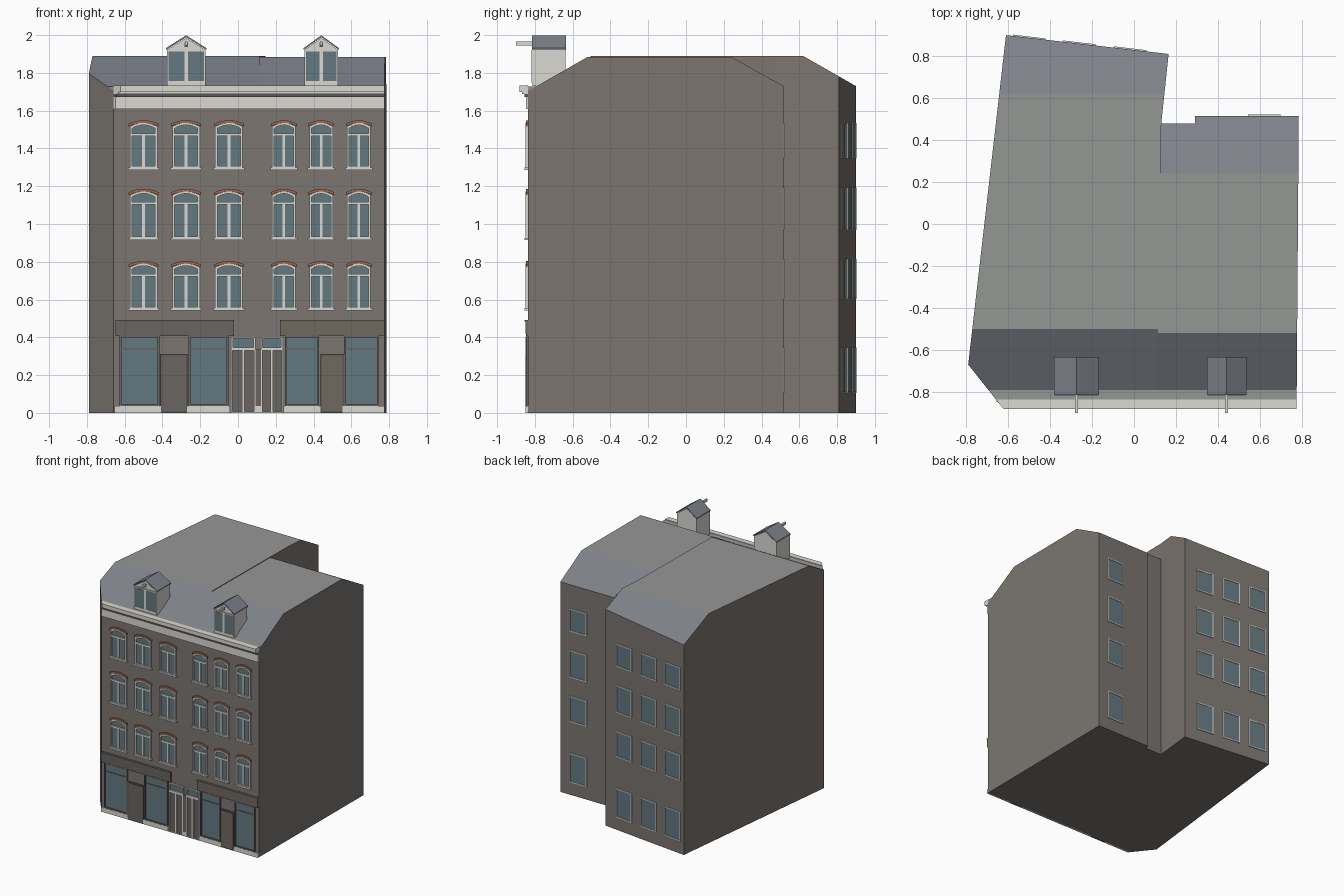
import bpy, bmesh
from mathutils import Vector as V

if "Cube" in bpy.data.objects:
    bpy.data.objects.remove(bpy.data.objects["Cube"])

COL = {"wall": (.20, .18, .165), "slate": (.21, .22, .255), "flat_roof": (.30, .31, .30),
       "white": (.70, .69, .64), "glass": (.13, .19, .22), "brick": (.36, .14, .08),
       "dark": (.10, .095, .09), "shop_left": (.14, .13, .12), "shop_right": (.16, .14, .115)}
MATS = {}
for k, c in COL.items():
    MATS[k] = bpy.data.materials.new(k)
    MATS[k].diffuse_color = (*c, 1)

parts = {}


def part(name, mat):
    return parts.setdefault(name, (bmesh.new(), mat))[0]


def extrude(bm, loop, vec):
    """Closed solid from a 3D loop swept along vec."""
    a = [bm.verts.new(p) for p in loop]
    b = [bm.verts.new(V(p) + V(vec)) for p in loop]
    bm.faces.new(a)
    bm.faces.new(b[::-1])
    for i in range(len(a)):
        j = (i + 1) % len(a)
        bm.faces.new((a[i], b[i], b[j], a[j]))


class Wall:
    """Places (along, up) profiles on a vertical wall."""

    def __init__(self, origin, along, out):
        self.o, self.u, self.n = V(origin), V(along).normalized(), V(out).normalized()

    def at(self, p, d):
        return self.o + self.u * p[0] + V((0, 0, p[1])) + self.n * d

    def slab(self, name, mat, prof, d0, d1):
        extrude(part(name, mat), [self.at(p, d0) for p in prof], self.n * (d1 - d0))

    def box(self, name, mat, x0, x1, z0, z1, d1, d0=-.004):
        self.slab(name, mat, [(x0, z0), (x1, z0), (x1, z1), (x0, z1)], d0, d1)

    def ring(self, name, mat, outer, inner, d1, d0=-.004):
        bm = part(name, mat)
        L = [[bm.verts.new(self.at(p, d)) for p in prof]
             for prof, d in ((outer, d0), (outer, d1), (inner, d1), (inner, d0))]
        for i in range(len(outer)):
            j = (i + 1) % len(outer)
            for k in range(4):
                m = (k + 1) % 4
                bm.faces.new((L[k][i], L[k][j], L[m][j], L[m][i]))


def arch(x0, x1, z0, z1, rise=0):
    """Rectangle with an optional segmental arched top."""
    n, c, h = (8 if rise else 1), (x0 + x1) / 2, (x1 - x0) / 2
    ts = [1 - 2 * i / n for i in range(n + 1)]
    return [(x0, z0), (x1, z0)] + [(c + h * t, z1 - rise * t * t) for t in ts]


def framed(w, name, frame, x0, x1, z0, z1, t, depth, rise=0, glass_d=.004):
    inner = arch(x0 + t, x1 - t, z0 + t, z1 - t, rise)
    w.ring(name + "_frames", frame, arch(x0, x1, z0, z1, rise), inner, depth)
    w.slab(name + "_glass", "glass", inner, -.004, glass_d)


# Building masses, cut by the roof planes
def mass(name, plan, top, front, back):
    bm = part(name, "wall")
    extrude(bm, [(x, y, 0) for x, y in plan], (0, 0, top))
    for (ye, yr), s in ((front, -1), (back, 1)):
        no = V((0, s * (top - 1.73), abs(ye - yr)))
        r = bmesh.ops.bisect_plane(bm, geom=bm.verts[:] + bm.edges[:] + bm.faces[:], dist=1e-5,
                                   plane_co=(0, yr, top), plane_no=no, clear_outer=True)
        cut = [e for e in r["geom_cut"] if isinstance(e, bmesh.types.BMEdge)]
        bmesh.ops.holes_fill(bm, edges=[e for e in cut if e.is_boundary], sides=0)


F = -.836
mass("left_house", [(-.79, -.67), (-.658, F), (.11, F), (.13, .48), (.165, .81), (-.61, .90)],
     1.89, (-.79, -.50), (.90, .62))
mass("right_house", [(.11, F), (.775, F), (.785, .515), (.29, .515), (.29, .48), (.13, .48)],
     1.885, (-.79, -.52), (.515, .24))


# Cornice: stacked strips mitred along the chamfered corner
def strip(name, mat, yb, yf, z0, z1):
    mitre = lambda y: -.658 - (y - F) * .795
    extrude(part(name, mat), [(mitre(yb), yb, z0), (mitre(yf), yf, z0), (.775, yf, z0),
                              (.775, yb, z0)], (0, 0, z1 - z0))


strip("roof_gutter", "flat_roof", -.785, F, 1.70, 1.729)
strip("cornice_crown", "white", F, -.882, 1.70, 1.732)
strip("cornice_bed", "white", F, -.868, 1.688, 1.70)
strip("cornice_shadow_band", "dark", F, -.856, 1.672, 1.688)
strip("cornice_frieze", "white", F, -.848, 1.61, 1.672)

front = Wall((0, F, 0), (1, 0, 0), (0, -1, 0))

# Arched sash windows of the three upper floors
for xs, w in (((-.50, -.275, -.048), .145), ((.243, .44, .64), .125)):
    for x in xs:
        for z0, z1 in ((.55, .79), (.922, 1.172), (1.295, 1.535)):
            a, b = x - w / 2, x + w / 2
            framed(front, "front_window", "white", a, b, z0, z1, .011, .014, .018)
            zt = z1 - .062
            front.box("window_bars", "white", a + .01, b - .01, zt - .006, zt + .006, .012)
            front.box("window_bars", "white", x - .007, x + .007, z0 + .01, zt, .010)
            front.box("window_sills", "white", a - .009, b + .009, z0 - .008, z0 + .004, .018)
            lo = arch(a - .006, b + .006, z0, z1, .018)[2:]
            hi = [(p, q + .014) for p, q in lo]
            front.slab("brick_arches", "brick", lo + hi[::-1], -.004, .010)

# Shopfronts: fascia, framed display windows, door
for mat, fa, panes, door in (
        ("shop_left", (-.648, -.02), ((-.628, -.415), (-.262, -.05)), (-.412, -.267)),
        ("shop_right", (.222, .775), ((.248, .43), (.562, .745)), (.436, .56))):
    front.box(mat + "_fascia", mat, *fa, .417, .485, .014)
    front.box(mat + "_fascia_cap", mat, *fa, .485, .493, .018)
    front.box(mat + "_lintel", mat, *fa, .408, .417, .010)
    for a, b in panes:
        framed(front, "shop_window", mat, a, b, .037, .41, .010, .012)
        front.box("shop_window_bars", mat, a + .01, b - .01, .336, .343, .008)
        front.box("shop_plinth", "white", a - .008, b + .008, 0, .037, .013)
    front.box(mat + "_door", "dark", *door, 0, .312, .013)
    front.box(mat + "_door_panel", mat, door[0] + .008, door[1] - .008, .01, .304, .015)
for a, b in ((-.655, -.63), (.74, .775)):
    front.box("shop_plinth", "white", a, b, 0, .037, .013)

# Paired house doors with fanlights
for a, b in ((-.036, .092), (.122, .237)):
    c = (a + b) / 2
    framed(front, "fanlight", "white", a, b, .338, .402, .009, .014)
    for p, q in ((a, c), (c, b)):
        front.ring("door_frames", "white", arch(p, q, 0, .338), arch(p + .007, q - .007, .008, .33), .014)
        front.box("door_leaves", "shop_left", p + .007, q - .007, .008, .33, .006)
front.box("door_pier", "shop_left", .093, .121, .037, .335, .010)
front.box("shop_plinth", "white", .093, .121, 0, .037, .013)

# Rear windows on both houses
ROWS = ((.105, .345), (.602, .815), (.968, 1.193), (1.347, 1.535))
left_rear = Wall((.165, .81, 0), (-.775, .09, 0), (.09, .775, 0))
right_rear = Wall((.785, .515, 0), (-1, 0, 0), (0, 1, 0))
for z0, z1 in ROWS:
    for w, us in ((left_rear, (.185, .43, .67)), (right_rear, (.165,))):
        for u in us:
            framed(w, "rear_window", "white", u - .078, u + .078, z0, z1, .008, .006, 0, .002)

# Dormers with slate gable roof and hoist beam
for x0, x1 in ((-.377, -.172), (.352, .530)):
    c, y0, y1 = (x0 + x1) / 2, -.812, -.637
    gable = [(x0, 1.73), (x1, 1.73), (x1, 1.922), (c, 1.985), (x0, 1.922)]
    extrude(part("dormer_bodies", "white"), [(x, y0, z) for x, z in gable], (0, y1 - y0, 0))
    tent = [(x0 - .005, 1.922), (c, 1.989), (x1 + .005, 1.922),
            (x1 + .005, 1.931), (c, 1.999), (x0 - .005, 1.931)]
    extrude(part("dormer_roofs", "slate"), [(x, y0 - .003, z) for x, z in tent], (0, y1 - y0 + .006, 0))
    face = Wall((0, y0, 0), (1, 0, 0), (0, -1, 0))
    for a, b in ((x0, c), (c, x1)):
        framed(face, "dormer_window", "white", a + .001, b - .001, 1.748, 1.922, .008, .006)
    face.box("gable_hatches", "dark", c - .010, c + .010, 1.938, 1.962, .003)
    face.box("hoist_beams", "white", c - .007, c + .007, 1.946, 1.966, .088)

# Turn the collected parts into objects
for name, (bm, mat) in parts.items():
    bmesh.ops.recalc_face_normals(bm, faces=bm.faces[:])
    me = bpy.data.meshes.new(name)
    me.materials.append(MATS[mat])
    if name.endswith("_house"):
        me.materials.append(MATS["slate"])
        me.materials.append(MATS["flat_roof"])
        for f in bm.faces:
            f.material_index = 2 if f.normal.z > .99 else 1 if f.normal.z > .2 else 0
    bm.to_mesh(me)
    bm.free()
    bpy.context.collection.objects.link(bpy.data.objects.new(name, me))

for m in bpy.data.materials:
    if m.users and not m.is_grease_pencil:
        m.use_nodes = True
        m.node_tree.nodes["Principled BSDF"].inputs["Base Color"].default_value = m.diffuse_color
